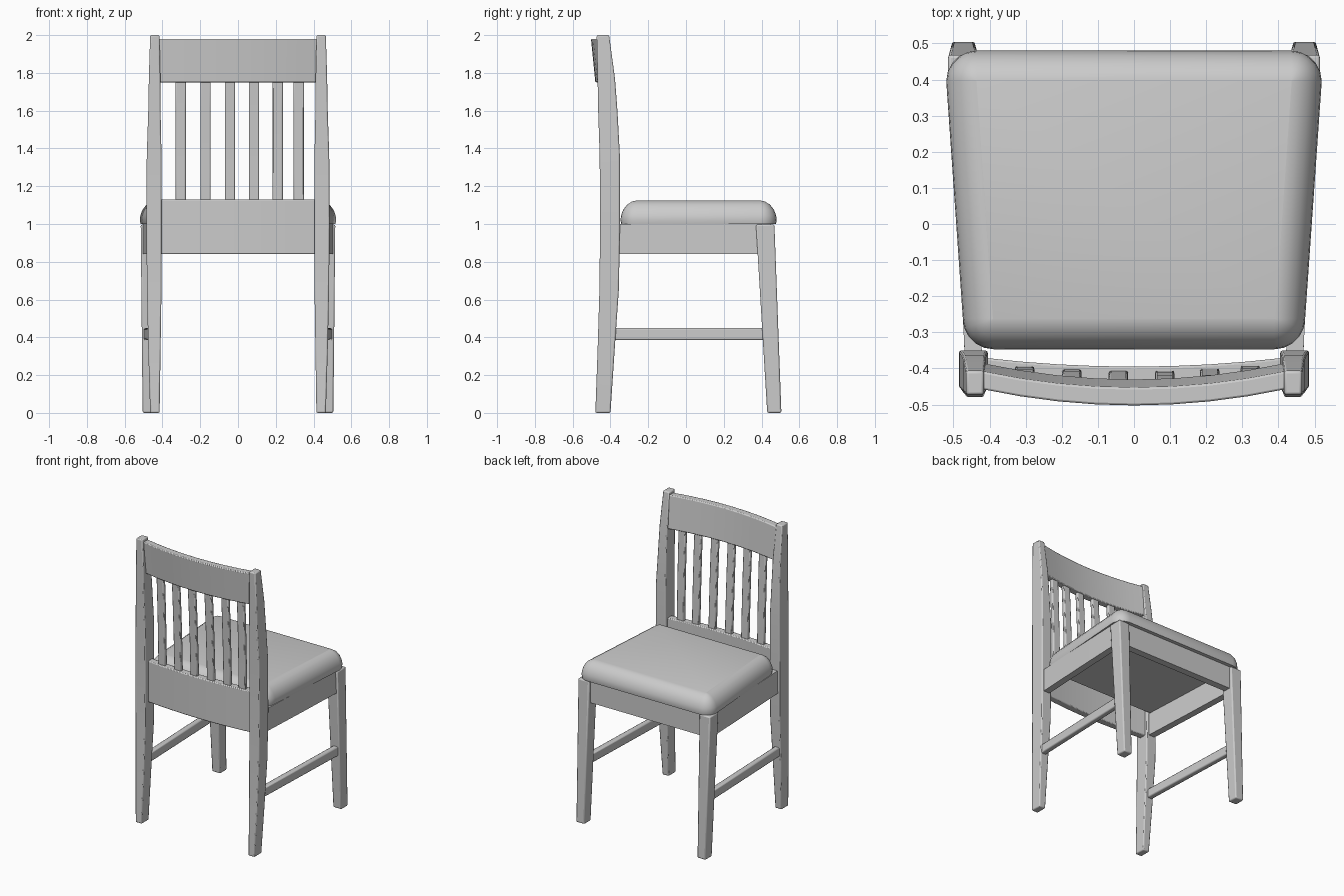
import bpy, bmesh, math

if "Cube" in bpy.data.objects:
    bpy.data.objects.remove(bpy.data.objects["Cube"])


def finish(name, bm, bevel=0.0, angle=35):
    bmesh.ops.recalc_face_normals(bm, faces=bm.faces)
    me = bpy.data.meshes.new(name)
    bm.to_mesh(me)
    bm.free()
    ob = bpy.data.objects.new(name, me)
    bpy.context.collection.objects.link(ob)
    bpy.ops.object.select_all(action='DESELECT')
    ob.select_set(True)
    bpy.context.view_layer.objects.active = ob
    bpy.ops.object.shade_smooth_by_angle(angle=math.radians(angle))
    if bevel:
        m = ob.modifiers.new("soft_edges", 'BEVEL')
        m.width = bevel
        m.segments = 2
        m.limit_method = 'ANGLE'
        m.angle_limit = math.radians(40)
    return ob


def loft(name, rings, bevel=0.0):
    """Skin a list of equal-length point rings and cap both ends."""
    bm = bmesh.new()
    vs = [[bm.verts.new(p) for p in r] for r in rings]
    n = len(vs[0])
    for a, b in zip(vs, vs[1:]):
        for i in range(n):
            j = (i + 1) % n
            bm.faces.new((a[i], a[j], b[j], b[i]))
    bm.faces.new(vs[0])
    bm.faces.new(vs[-1])
    return finish(name, bm, bevel)


def ring_z(x0, x1, y0, y1, z):
    return [(x0, y0, z), (x1, y0, z), (x1, y1, z), (x0, y1, z)]


def ring_y(x0, x1, y, z0, z1):
    return [(x0, y, z0), (x1, y, z0), (x1, y, z1), (x0, y, z1)]


def flip(rings, s):
    return [[(s * x, y, z) for x, y, z in r] for r in rings]


# back posts: x0, x1, y0, y1, z
post = [(.415, .465, -.48, -.40, 0), (.41, .475, -.468, -.378, .33),
        (.405, .482, -.458, -.355, .66), (.405, .485, -.455, -.35, 1.0),
        (.405, .483, -.457, -.35, 1.36), (.41, .475, -.465, -.363, 1.6),
        (.411, .472, -.468, -.376, 1.77), (.416, .465, -.473, -.407, 2.0)]
# front legs, side rails and stretchers
leg = [(.44, .505, .43, .505, 0), (.43, .515, .37, .468, .997)]
rail = [(.42, .468, -.38, .84, 1.0), (.44, .488, .03, .84, 1.0),
        (.455, .503, .40, .84, 1.0)]
stretcher = [(.43, .468, -.40, .385, .45), (.458, .498, .43, .385, .45)]

for s, side in ((-1, "left"), (1, "right")):
    loft("back_post_" + side, flip([ring_z(*p) for p in post], s), .007)
    loft("front_leg_" + side, flip([ring_z(*p) for p in leg], s), .008)
    loft("side_rail_" + side, flip([ring_y(*p) for p in rail], s))
    loft("stretcher_" + side, flip([ring_y(*p) for p in stretcher], s), .008)


def bowed_rail(name, half, z0, z1, y_low, y_high, bow, thick, bevel=.006):
    """Rail along x, bowed towards -y in the middle, leaning between z0 and z1."""
    rings = []
    for i in range(9):
        x = half * (i / 4 - 1)
        d = bow * (1 - (x / half) ** 2)
        a, b = y_low - d, y_high - d
        rings.append([(x, a, z0), (x, a - thick, z0), (x, b - thick, z1), (x, b, z1)])
    return loft(name, rings, bevel)


bowed_rail("top_rail", .42, 1.75, 1.98, -.385, -.408, .045, .05)
bowed_rail("lower_back_rail", .42, .84, 1.13, -.37, -.37, .025, .05)
bowed_rail("front_rail", .46, .84, 1.0, .45, .45, 0, .05, 0)

# back slats between the two rails
for i, x in enumerate((-.303, -.172, -.043, .085, .21, .322)):
    k = 1 - (x / .42) ** 2
    rings = []
    for j in range(5):
        t = j / 4
        y = -.395 - .025 * k + t * (-.012 - .02 * k) + .012 * t * (1 - t)
        z = 1.11 + .66 * t
        rings.append(ring_z(x - .027, x + .027, y - .013, y + .013, z))
    loft(f"back_slat_{i + 1}", rings, .006)

# seat cushion: tapered rounded outline with a domed edge
R = .085
corners = ((.52 - R, .48 - R, 0), (-.52 + R, .48 - R, 90),
           (-.474 + R, -.347 + R, 180), (.474 - R, -.347 + R, 270))
rings = []
for inset, z in ((.004, 1.0), (0, 1.02), (.003, 1.045), (.014, 1.075),
                 (.035, 1.102), (.06, 1.118), (.083, 1.124)):
    r = R - inset
    rings.append([(cx + r * math.cos(math.radians(a0 + 18 * k)),
                   cy + r * math.sin(math.radians(a0 + 18 * k)), z)
                  for cx, cy, a0 in corners for k in range(6)])
loft("seat", rings)
